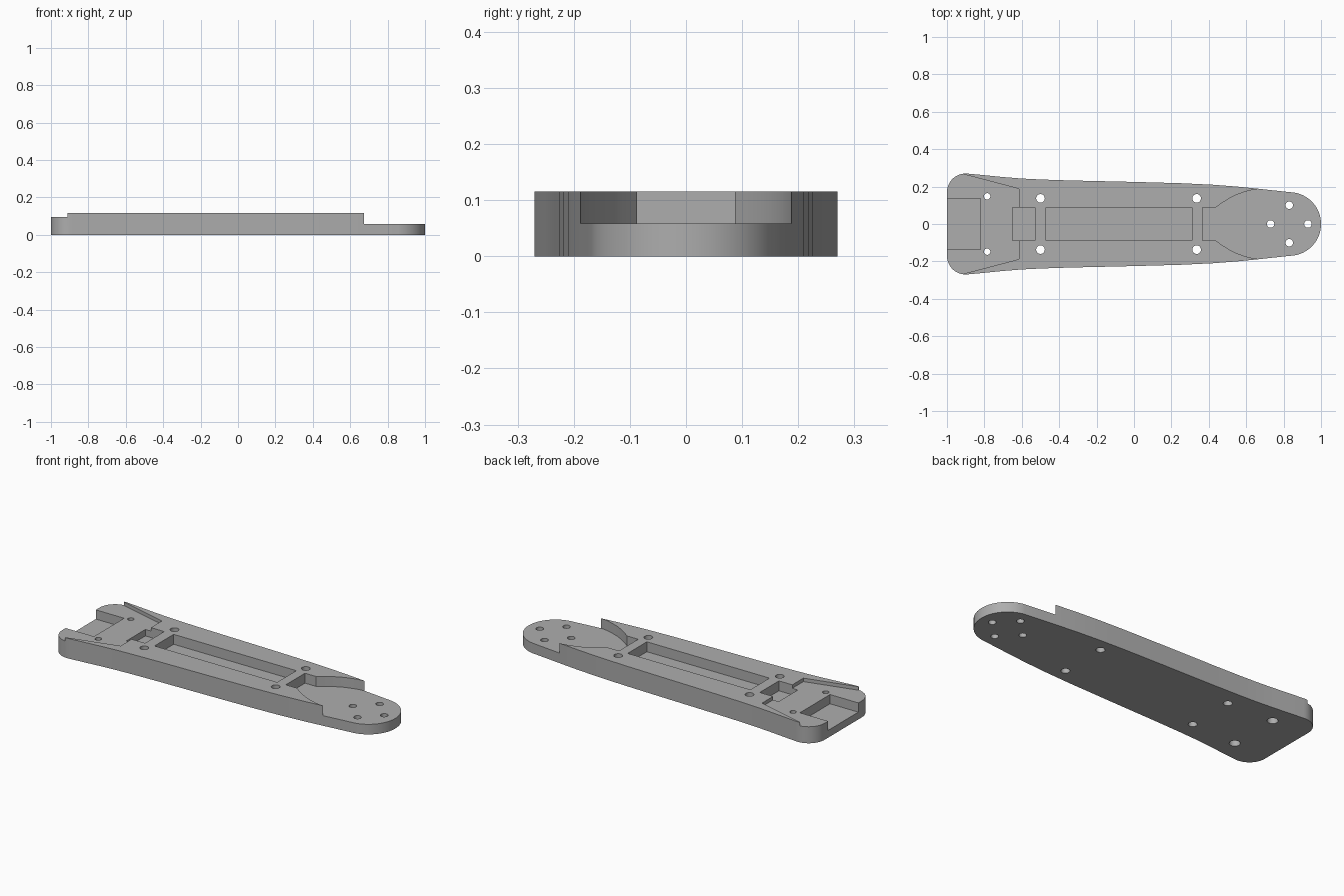
import bpy, bmesh
from math import cos, sin, pi

cube = bpy.data.objects.get("Cube")
if cube:
    bpy.data.objects.remove(cube)

grey = bpy.data.materials.new("mid grey")
grey.use_nodes = True
colour = (0.42, 0.42, 0.42, 1)
grey.diffuse_color = colour
grey.node_tree.nodes["Principled BSDF"].inputs["Base Color"].default_value = colour

TOP, FLOOR, OVER = 0.115, 0.058, 0.2
HALF = 0.087


def prism(name, points, z0, z1):
    """Extrude a flat outline from z0 to z1."""
    bm = bmesh.new()
    face = bm.faces.new([bm.verts.new((x, y, z0)) for x, y in points])
    ext = bmesh.ops.extrude_face_region(bm, geom=[face])
    for v in ext["geom"]:
        if isinstance(v, bmesh.types.BMVert):
            v.co.z = z1
    bmesh.ops.recalc_face_normals(bm, faces=bm.faces)
    mesh = bpy.data.meshes.new(name)
    bm.to_mesh(mesh)
    bm.free()
    mesh.materials.append(grey)
    obj = bpy.data.objects.new(name, mesh)
    bpy.context.collection.objects.link(obj)
    return obj


def mirrored(half):
    """Close a half outline across the long axis."""
    return half + [(x, -y) for x, y in reversed(half) if y > 1e-6]


def arc(cx, cy, r, a0, a1, n):
    return [(cx + r * cos(a0 + (a1 - a0) * i / n), cy + r * sin(a0 + (a1 - a0) * i / n))
            for i in range(n + 1)]


def box(x0, x1, half):
    return mirrored([(x0, half), (x1, half)])


def circle(x, y, r):
    return arc(x, y, r, 0, 2 * pi, 32)[:-1]


# Tapered plate with rounded ends
side = [(-0.8, 0.261), (-0.7, 0.251), (-0.6, 0.243), (-0.5, 0.238), (-0.35, 0.233),
        (0, 0.225), (0.25, 0.218), (0.42, 0.21), (0.55, 0.2), (0.66, 0.189), (0.78, 0.176)]
half = arc(-0.9, 0.17, 0.1, pi, pi / 2 - 0.12, 14) + side + arc(0.83, 0, 0.17, 1.4, 0, 24)
plate = prism("base_plate", mirrored(half), 0, TOP)

# Recesses
front_curve = [(0.365, HALF), (0.435, HALF), (0.47, 0.112), (0.51, 0.137), (0.55, 0.157),
               (0.59, 0.171), (0.63, 0.182), (0.675, 0.188), (0.675, 0.4), (1.1, 0.4)]
cutters = [
    prism("front_recess", mirrored(front_curve), FLOOR, OVER),
    prism("rear_recess", mirrored([(-1.1, 0.4), (-0.912, 0.4), (-0.912, 0.266),
                                   (-0.615, 0.188)]), 0.095, OVER),
    prism("centre_channel", box(-0.47, 0.31, HALF), FLOOR, OVER),
    prism("rear_channel", box(-0.65, -0.53, HALF), FLOOR, OVER),
    prism("rear_notch", box(-1.1, -0.82, 0.137), 0.042, OVER),
]

# Screw holes
holes = [(0.73, 0, 0.02), (0.93, 0, 0.02)]
for s in (-1, 1):
    holes += [(0.83, s * 0.1, 0.02), (0.335, s * 0.137, 0.023),
              (-0.5, s * 0.137, 0.023), (-0.785, s * 0.148, 0.017)]
    cutters.append(prism("screw_head_bore", circle(-0.785, s * 0.148, 0.028), -0.1, 0.045))
cutters += [prism("screw_hole", circle(*h), -OVER, OVER) for h in holes]

for c in cutters:
    c.hide_render = True
    m = plate.modifiers.new("cut", "BOOLEAN")
    m.operation = "DIFFERENCE"
    m.solver = "EXACT"
    m.object = c

# Bake the cuts and drop the cutters
graph = bpy.context.evaluated_depsgraph_get()
mesh = bpy.data.meshes.new_from_object(plate.evaluated_get(graph))
plate.modifiers.clear()
plate.data = mesh
for c in cutters:
    bpy.data.objects.remove(c)

bpy.context.view_layer.objects.active = plate
plate.select_set(True)
bpy.ops.object.shade_smooth_by_angle(angle=0.5)
